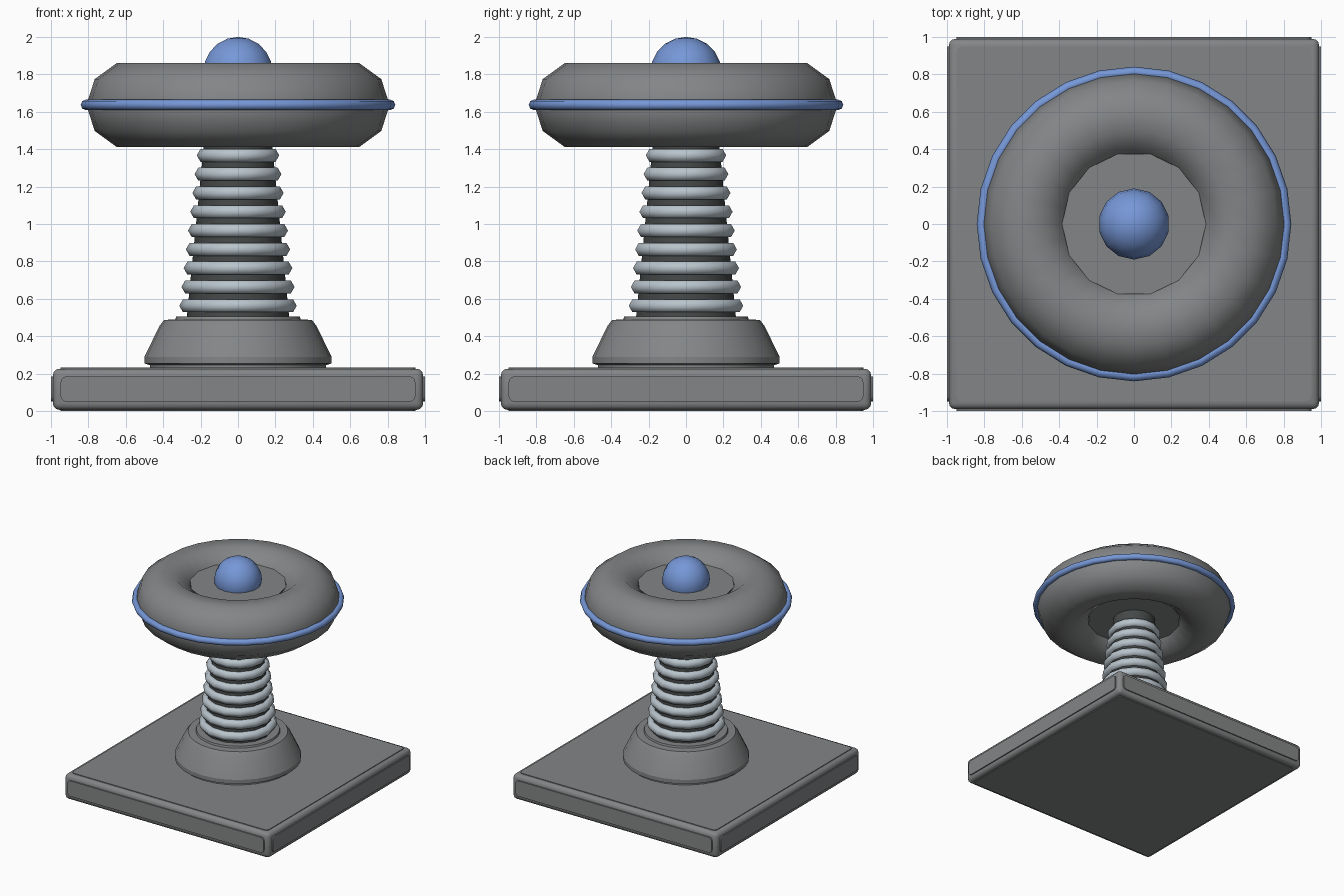
import bpy, bmesh, math

if "Cube" in bpy.data.objects:
    bpy.data.objects.remove(bpy.data.objects["Cube"])


def material(name, color):
    m = bpy.data.materials.new(name)
    m.diffuse_color = (*color, 1)
    m.use_nodes = True
    m.node_tree.nodes["Principled BSDF"].inputs["Base Color"].default_value = m.diffuse_color
    return m


GREY = material("mid grey", (0.23, 0.235, 0.24))
DARK = material("dark grey", (0.06, 0.065, 0.065))
SILVER = material("pale silver", (0.48, 0.55, 0.60))
BLUE = material("soft blue", (0.18, 0.31, 0.68))


def finish(name, bm, mat, angle=40):
    bmesh.ops.recalc_face_normals(bm, faces=bm.faces[:])
    me = bpy.data.meshes.new(name)
    bm.to_mesh(me)
    bm.free()
    me.materials.append(mat)
    ob = bpy.data.objects.new(name, me)
    bpy.context.collection.objects.link(ob)
    bpy.ops.object.select_all(action='DESELECT')
    ob.select_set(True)
    bpy.context.view_layer.objects.active = ob
    bpy.ops.object.shade_smooth_by_angle(angle=math.radians(angle))
    return ob


def lathe(name, profile, sides, mat, closed=False, angle=40):
    """Spin (radius, z) points round z; open profiles get flat caps."""
    bm = bmesh.new()
    rings = [[bm.verts.new((r * math.cos(2 * math.pi * i / sides),
                            r * math.sin(2 * math.pi * i / sides), z))
              for i in range(sides)] for r, z in profile]
    pairs = list(zip(rings, rings[1:]))
    if closed:
        pairs.append((rings[-1], rings[0]))
    else:
        bm.faces.new(rings[0])
        bm.faces.new(rings[-1])
    for a, b in pairs:
        for i in range(sides):
            j = (i + 1) % sides
            bm.faces.new((a[i], a[j], b[j], b[i]))
    return finish(name, bm, mat, angle)


def torus(name, major, minor, z, sides, minor_sides, mat):
    step = 2 * math.pi / minor_sides
    profile = [(major + minor * math.cos(k * step), z + minor * math.sin(k * step))
               for k in range(minor_sides)]
    return lathe(name, profile, sides, mat, closed=True, angle=75)


def box(name, lo, hi, mat, bevel, axis=None):
    """Bevelled box; with an axis, only the edges along it are rounded."""
    bm = bmesh.new()
    bmesh.ops.create_cube(bm, size=1)
    for v in bm.verts:
        v.co = [(lo[i] + hi[i]) / 2 + v.co[i] * (hi[i] - lo[i]) for i in range(3)]
    edges = [e for e in bm.edges if axis is None
             or abs(e.verts[0].co[axis] - e.verts[1].co[axis]) > 1e-4]
    bmesh.ops.bevel(bm, geom=edges, offset=bevel, segments=3, profile=0.5, affect='EDGES')
    return finish(name, bm, mat)


# Square base: rounded block with slightly raised panels on every side
box("base_block", (-0.99, -0.99, 0.006), (0.99, 0.99, 0.226), GREY, 0.035)
box("base_panels_left_right", (-1, -0.948, 0.05), (1, 0.948, 0.185), GREY, 0.03, 0)
box("base_panels_front_back", (-0.948, -1, 0.05), (0.948, 1, 0.185), GREY, 0.03, 1)
box("base_panels_top_bottom", (-0.948, -0.948, 0), (0.948, 0.948, 0.232), GREY, 0.03, 2)

# Conical foot of the column
lathe("column_foot", [(0.47, 0.22), (0.47, 0.245), (0.50, 0.255), (0.50, 0.29),
                      (0.42, 0.455), (0.395, 0.487), (0.335, 0.49), (0.33, 0.505)],
      28, GREY, angle=25)

# Tapered column wrapped in nine insulating rings
lathe("column_core", [(0.275, 0.49), (0.175, 1.50)], 14, DARK)
for n in range(9):
    torus(f"column_ring_{n + 1}", 0.274 - 0.0117 * n, 0.04, 0.563 + 0.1005 * n,
          14, 6, SILVER)

# Head: thick ring with a flat hub, a trim band and a dome
torus("head_ring", 0.575, 0.236, 1.636, 28, 10, GREY)
lathe("head_hub", [(0.385, 1.497), (0.385, 1.775)], 14, GREY)
torus("head_trim_band", 0.813, 0.028, 1.637, 28, 8, BLUE)

bm = bmesh.new()
bmesh.ops.create_uvsphere(bm, u_segments=14, v_segments=10, radius=0.19)
bmesh.ops.translate(bm, verts=bm.verts[:], vec=(0, 0, 1.81))
finish("head_dome", bm, BLUE, 60)
